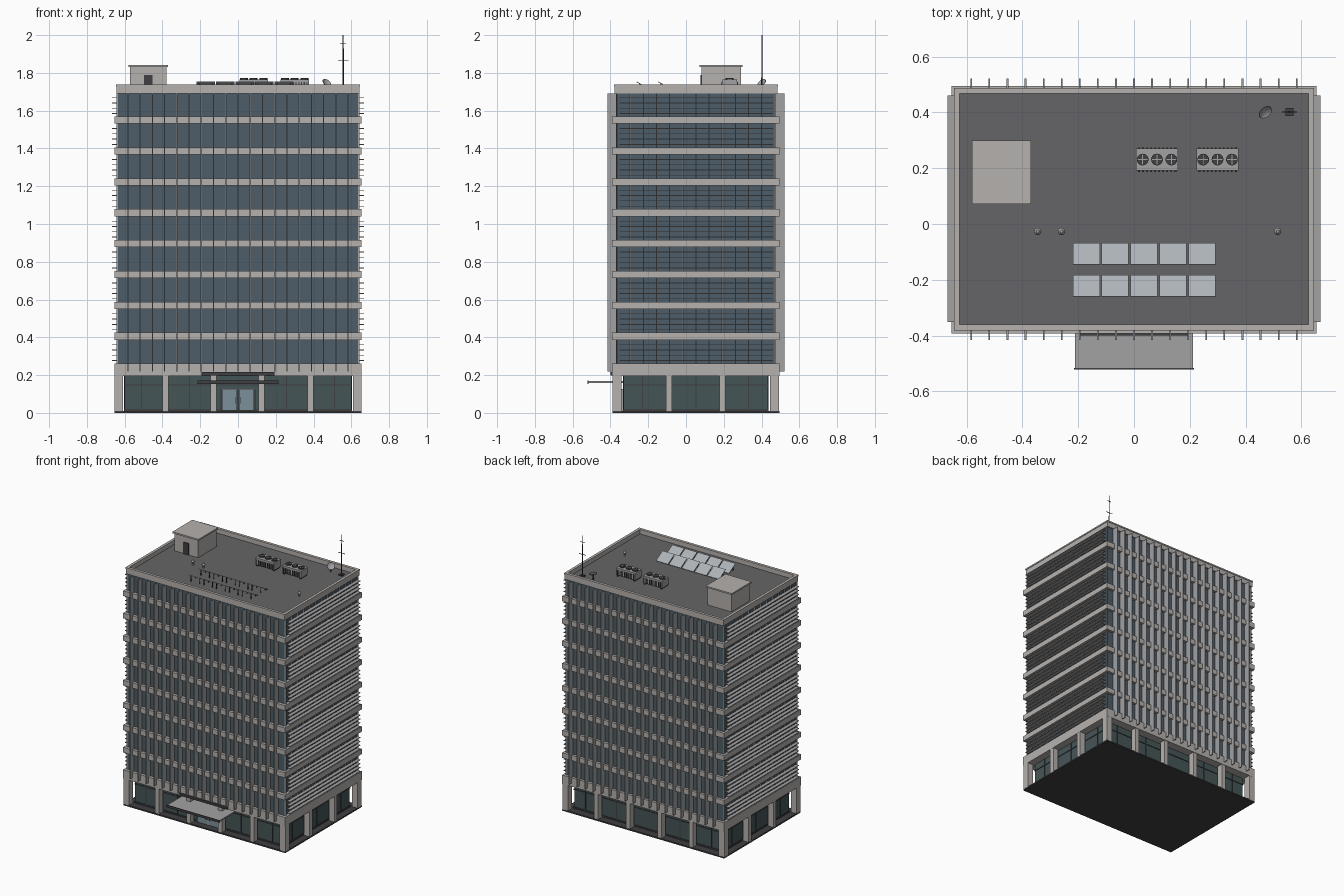
import bpy, bmesh, math
from mathutils import Matrix, Vector

if "Cube" in bpy.data.objects:
    bpy.data.objects.remove(bpy.data.objects["Cube"])

CY = 0.053                      # centre line of the tower in y


def mat(name, r, g, b):
    m = bpy.data.materials.new(name)
    m.diffuse_color = (r, g, b, 1)
    m.use_nodes = True
    m.node_tree.nodes["Principled BSDF"].inputs["Base Color"].default_value = m.diffuse_color
    return m


CONCRETE = mat("concrete", .46, .44, .42)
GLASS = mat("tinted_glass", .075, .11, .14)
SHOP = mat("shop_glass", .06, .09, .095)
DOOR = mat("door_glass", .2, .28, .32)
METAL = mat("metal", .36, .36, .37)
DARK = mat("dark_metal", .05, .05, .055)
DECK = mat("roof_deck", .13, .13, .135)
PANEL = mat("panel_face", .42, .45, .48)


def obj(name, bm, m):
    me = bpy.data.meshes.new(name)
    bm.to_mesh(me)
    bm.free()
    me.materials.append(m)
    o = bpy.data.objects.new(name, me)
    bpy.context.collection.objects.link(o)
    return o


def add_box(bm, x0, x1, y0, y1, z0, z1, rot=None):
    c = Vector(((x0 + x1) / 2, (y0 + y1) / 2, (z0 + z1) / 2))
    M = Matrix.Translation(c) @ (rot or Matrix()) @ Matrix.Diagonal((x1 - x0, y1 - y0, z1 - z0, 1))
    bmesh.ops.create_cube(bm, size=1, matrix=M)


def boxes(name, m, items):
    bm = bmesh.new()
    for it in items:
        add_box(bm, *it)
    return obj(name, bm, m)


def cyls(name, m, items, seg=16):
    """items: x, y, z0, z1, bottom radius, top radius"""
    bm = bmesh.new()
    for x, y, z0, z1, r1, r2 in items:
        bmesh.ops.create_cone(bm, cap_ends=True, segments=seg, radius1=r1, radius2=r2, depth=z1 - z0,
                              matrix=Matrix.Translation((x, y, (z0 + z1) / 2)))
    return obj(name, bm, m)


def ring(x, y0, y1, t, z0, z1):
    """four walls of a rectangular frame"""
    return [(-x, x, y0, y0 + t, z0, z1), (-x, x, y1 - t, y1, z0, z1),
            (-x, -x + t, y0 + t, y1 - t, z0, z1), (x - t, x, y0 + t, y1 - t, z0, z1)]


FLOORS = [0.261 + 0.1635 * k for k in range(9)]

# tower core and floor bands
boxes("ground_slab", DARK, [(-.655, .655, -.39, .494, 0, .01)])
boxes("tower_glazing", GLASS, [(-.635, .635, -.37, .475, .2, 1.69)])
boxes("floor_bands", CONCRETE, [(-.655, .655, -.392, .494, .196, .261)] +
      [(-.655, .655, -.392, .494, z - .038, z) for z in FLOORS[1:]])
boxes("roof_deck", DECK, [(-.635, .635, -.37, .475, 1.685, 1.703)])
boxes("parapet", CONCRETE, ring(.642, -.378, .485, .014, 1.692, 1.728))
boxes("parapet_coping", CONCRETE, ring(.645, -.381, .488, .02, 1.728, 1.738))

# vertical fins on the front and back
boxes("facade_fins", METAL, [(i * .0648 - .003, i * .0648 + .003, y0, y1, .22, 1.692)
                             for i in range(-9, 10) for y0, y1 in ((-.416, -.368), (.473, .522))])

# side mullions and horizontal sun louvres
boxes("side_mullions", METAL, [(s * .639 - .005, s * .639 + .005, y - .003, y + .003, .25, 1.692)
                               for s in (-1, 1) for y in [-.365 + .0696 * i for i in range(13)]])
boxes("side_louvres", METAL, [(s * .655 - .013, s * .655 + .013, -.352, .46, z - .002, z + .002)
                              for s in (-1, 1) for f in FLOORS for z in [f + .016 + .028 * i for i in range(4)]])

# ground floor
boxes("shop_glazing", SHOP, [(-.6, .6, -.33, .433, .01, .2)])
cols = []
for y in (-.365, .469):
    cols += [(x - .016, x + .016, y - .022, y + .022, .01, .2) for x in (-.383, -.13, .125, .383)]
    cols += [(s * .632 - .023, s * .632 + .023, y - .024, y + .024, .01, .215) for s in (-1, 1)]
for s in (-1, 1):
    cols += [(s * .632 - .022, s * .632 + .022, y - .016, y + .016, .01, .2) for y in (-.09, .194)]
boxes("ground_columns", CONCRETE, cols)
frames = ring(.604, -.334, .437, .008, .145, .151) + ring(.604, -.334, .437, .008, .01, .02)
frames += [(x - .003, x + .003, y - .004, y + .004, .01, .2)
           for x in (-.51, -.257, .257, .51) for y in (-.33, .433)]
frames += [(s * .6 - .004, s * .6 + .004, y - .003, y + .003, .01, .2)
           for s in (-1, 1) for y in (-.23, .053, .33)]
boxes("shop_frames", DARK, frames)

# entrance: doors, canopy, blank fascia
boxes("entrance_doors", DOOR, [(s * .045 - .041, s * .045 + .041, -.344, -.33, .012, .12) for s in (-1, 1)])
boxes("door_frame", METAL, [(x - .003, x + .003, -.347, -.33, .01, .125) for x in (-.09, 0, .09)] +
      [(-.093, .093, -.347, -.33, .12, .126)])
boxes("door_handles", METAL, [(x - .002, x + .002, -.353, -.344, .05, .085) for x in (-.012, .012)])
boxes("entrance_canopy", METAL, [(-.212, .212, -.519, -.33, .158, .168)])
boxes("canopy_edge", DARK, [(-.215, .215, -.522, -.517, .154, .171)])
boxes("entrance_fascia", DARK, [(-.193, .193, -.4, -.39, .198, .216)])

# stair house
boxes("stair_house", CONCRETE, [(-.571, -.379, .081, .291, 1.7, 1.832)])
boxes("stair_house_cap", CONCRETE, [(-.58, -.37, .072, .3, 1.832, 1.843)])
boxes("stair_house_door", DARK, [(-.497, -.453, .076, .082, 1.703, 1.788)])

# cooling units with three fans each
body, slats, fans, blades = [], [], [], []
for x0 in (.007, .224):
    x1 = x0 + .151
    body.append((x0, x1, .192, .27, 1.714, 1.765))
    slats += [(x0 + .008 + .0145 * i, x0 + .014 + .0145 * i, y - .003, y + .003, 1.716, 1.752)
              for i in range(10) for y in (.19, .271)]
    slats += [(x, x + .008, .195, .267, 1.702, 1.716) for x in (x0 + .005, x1 - .013)]
    for i in range(3):
        fx = x0 + .024 + .0515 * i
        fans.append((fx, .231, 1.763, 1.772, .021, .021))
        blades += [(fx - .018, fx + .018, .2295, .2325, 1.772, 1.7735),
                   (fx - .0015, fx + .0015, .213, .249, 1.772, 1.7735)]
boxes("cooling_units", METAL, body)
boxes("cooling_slats_and_feet", DARK, slats)
cyls("cooling_fans", DARK, fans, 20)
boxes("fan_guards", METAL, blades)

# solar panels, tilted toward the back
tilt = Matrix.Rotation(math.radians(-30), 4, 'X')
pan, legs = [], []
for yc in (-.108, -.222):
    for i in range(5):
        xc = -.171 + .1035 * i
        pan.append((xc - .0485, xc + .0485, yc - .044, yc + .044, 1.728, 1.732, tilt))
        legs += [(xc + d - .002, xc + d + .002, yc - .028, yc - .024, 1.7, 1.745) for d in (-.035, .035)]
        legs += [(xc + d - .002, xc + d + .002, yc + .026, yc + .03, 1.7, 1.713) for d in (-.035, .035)]
boxes("solar_panels", PANEL, pan)
boxes("solar_legs", DARK, legs)

# roof vents
spots = [(-.345, -.027), (-.26, -.027), (.515, -.027)]
cyls("roof_vents", METAL, [(x, y, 1.7, 1.728, .006, .006) for x, y in spots] +
     [(x, y, 1.726, 1.738, .013, .005) for x, y in spots])

# antenna mast
cyls("antenna_mast", DARK, [(.557, .402, 1.7, 2.0, .004, .0025)], 8)
boxes("antenna_bars", DARK, [(.557 - w, .557 + w, .4005, .4035, z - .0015, z + .0015)
                             for w, z in ((.027, 1.865), (.016, 1.955))] +
      [(.543, .571, .388, .416, 1.7, 1.712)])

# satellite dish: shallow spun bowl on a post
bm = bmesh.new()
pts = [bm.verts.new((.026 * t, 0, .009 * t * t)) for t in (0.01, .35, .7, 1)]
edges = [bm.edges.new(p) for p in zip(pts, pts[1:])]
bmesh.ops.spin(bm, geom=pts + edges, axis=(0, 0, 1), cent=(0, 0, 0), angle=math.tau, steps=20)
bmesh.ops.remove_doubles(bm, verts=bm.verts, dist=.0001)
aim = Vector((.55, -.6, .7)).to_track_quat('Z', 'Y').to_matrix().to_4x4()
bm.transform(Matrix.Translation((.467, .405, 1.742)) @ aim)
dish = obj("satellite_dish", bm, METAL)
mod = dish.modifiers.new("thickness", 'SOLIDIFY')
mod.thickness = .002
cyls("dish_post", DARK, [(.465, .408, 1.7, 1.742, .004, .004)], 8)
